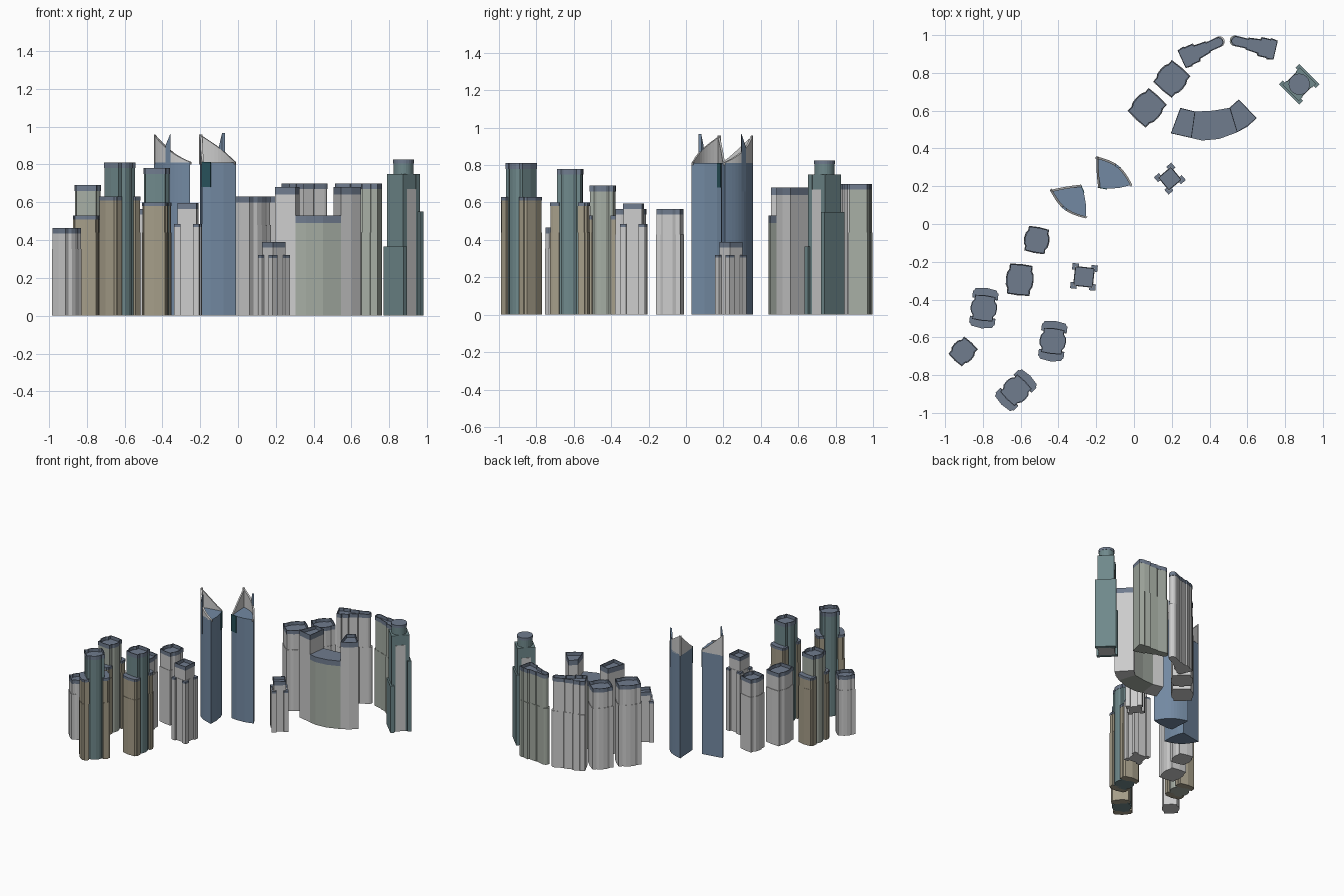
import bpy, bmesh
from math import sin, cos, pi, radians
from mathutils import Vector

if "Cube" in bpy.data.objects:
    bpy.data.objects.remove(bpy.data.objects["Cube"])


def mat(name, r, g, b):
    m = bpy.data.materials.new(name)
    m.diffuse_color = (r, g, b, 1)
    m.use_nodes = True
    m.node_tree.nodes["Principled BSDF"].inputs["Base Color"].default_value = m.diffuse_color
    return m


SLATE = mat("slate_cap", .16, .2, .27)
BLUE = mat("blue_glass", .17, .25, .36)
TEAL = mat("teal_glass", .16, .25, .26)
DARK = mat("dark_glass", .02, .08, .1)
TAN = mat("tan_stone", .38, .34, .25)
SAGE = mat("sage_stone", .38, .42, .37)


def place(pts, x, y, ang, s=1):
    a = radians(ang)
    return [(x + s * (u * cos(a) - v * sin(a)), y + s * (u * sin(a) + v * cos(a))) for u, v in pts]


def area(p):
    return sum(a[0] * b[1] - b[0] * a[1] for a, b in zip(p, p[1:] + p[:1]))


def prism(name, pts, z0, z1, m=None, rim=0, depth=.025):
    """Extruded outline; z1 may be a list of heights, rim makes a sunken roof."""
    if area(pts) < 0:
        pts = pts[::-1]
        z1 = z1[::-1] if isinstance(z1, list) else z1
    zs = z1 if isinstance(z1, list) else [z1] * len(pts)
    bm = bmesh.new()
    lo = [bm.verts.new((x, y, z0)) for x, y in pts]
    hi = [bm.verts.new((x, y, z)) for (x, y), z in zip(pts, zs)]
    bm.faces.new(lo[::-1])
    top = bm.faces.new(hi)
    n = len(pts)
    for i in range(n):
        j = (i + 1) % n
        bm.faces.new((lo[i], lo[j], hi[j], hi[i]))
    if rim:
        bm.normal_update()
        bmesh.ops.inset_region(bm, faces=[top], thickness=rim, depth=0)
        r = bmesh.ops.extrude_face_region(bm, geom=[top])
        bmesh.ops.translate(bm, vec=(0, 0, -depth),
                            verts=[v for v in r["geom"] if isinstance(v, bmesh.types.BMVert)])
        if top.is_valid:
            bm.faces.remove(top)
    me = bpy.data.meshes.new(name)
    bm.to_mesh(me)
    bm.free()
    ob = bpy.data.objects.new(name, me)
    bpy.context.collection.objects.link(ob)
    if m:
        me.materials.append(m)
    return ob


def rect(w, d, cx=0, cy=0):
    return [(cx + sx * w / 2, cy + sy * d / 2) for sx, sy in ((-1, -1), (1, -1), (1, 1), (-1, 1))]


def bowed(w, d, b=.01):
    # rectangle whose two long sides carry a shallow bay
    side = [(w / 2, -d / 2), (w / 2, -d * .32), (w / 2 + b, -d * .2), (w / 2 + b * 1.3, 0),
            (w / 2 + b, d * .2), (w / 2, d * .32), (w / 2, d / 2), (0, d / 2 + b * .4)]
    return side + [(-u, -v) for u, v in side]


def capped(name, plan, x, y, ang, h, brk=.43, m=None, cap=.03):
    # slightly wider base, shaft, parapet ring
    prism(name + "_base", place(plan, x, y, ang, 1.03), 0, brk, m)
    prism(name + "_shaft", place(plan, x, y, ang, .99), brk, h - cap, m)
    prism(name + "_parapet", place(plan, x, y, ang, 1.0), h - cap, h, SLATE, rim=.006)


# plain grey towers
for i, (x, y, w, d, ang, h) in enumerate([
        (-.905, -.675, .095, .12, -43, .465), (-.605, -.295, .118, .155, -6, .565),
        (-.515, -.085, .106, .128, -11, .565), (.20, .768, .127, .147, -41, .63),
        (.07, .615, .127, .16, -43, .63)]):
    capped(f"grey_tower_{i}", bowed(w, d), x, y, ang, h, h * .76 if i != 1 else .43)

# winged towers: tall core with lower stepped wings at both ends
wing = [(-.068, .05), (.068, .05), (.068, .085), (.062, .087), (.056, .1), (0, .108),
        (-.056, .1), (-.062, .087), (-.068, .085)]
neck = rect(.105, .04, 0, .06)
for i, (x, y, ang, h, hw) in enumerate([(-.795, -.445, -7, .69, .53), (-.43, -.62, -7, .78, .60),
                                        (-.625, -.88, -45, .81, .63)]):
    n = f"winged_tower_{i}"
    prism(n + "_core", place(bowed(.105, .125, .012), x, y, ang), 0, h - .03, TEAL if i else SAGE)
    prism(n + "_core_cap", place(bowed(.109, .129, .012), x, y, ang), h - .03, h, SLATE, rim=.006)
    for s in (0, 180):
        prism(f"{n}_wing_base_{s}", place(wing, x, y, ang + s), 0, .44, TAN)
        prism(f"{n}_wing_{s}", place(wing, x, y, ang + s, .98), .44, hw - .02, TAN)
        prism(f"{n}_wing_cap_{s}", place(wing, x, y, ang + s), hw - .02, hw, SLATE)

# towers with four corner posts
for i, (x, y, ang, h, hp, sp) in enumerate([(-.265, -.28, -6, .595, .485, .1),
                                            (.19, .24, -50, .39, .32, .086)]):
    n = f"post_tower_{i}"
    capped(n, rect(sp * 1.02, sp * 1.02), x, y, ang, h, hp)
    for k, (u, v) in enumerate(rect(sp, sp)):
        prism(f"{n}_post_{k}", place(rect(.034, .034, u, v), x, y, ang), 0, hp - .015)
        prism(f"{n}_post_cap_{k}", place(rect(.034, .034, u, v), x, y, ang), hp - .015, hp, SLATE)

# pair of sail-topped towers, mirrored about their long direction
N = 12
for n, ax, ay, s in (("sail_tower_east", -.2, .358, 1), ("sail_tower_west", -.445, .18, -1)):
    d, p = Vector((.785, -.62)), Vector((.62, .785)) * s

    def loc(u, w):
        v = Vector((ax, ay)) + d * u + p * w
        return (v.x, v.y)
    arc = [(.242 * t / N, .034 * sin(pi * t / N)) for t in range(N + 1)]
    back = [(.2, -.055), (.15, -.1), (.11, -.123)]
    prism(n + "_body", [loc(*q) for q in arc + back], 0, .81, BLUE)

    # sloping fins along the curved face and the inner side
    def fin(name, line, du, dw):
        k = len(line) - 1
        for j in range(k):
            h = [.81 + .145 * (1 - t / k) ** 1.15 + .003 for t in (j, j + 1)]
            a, b = line[j], line[j + 1]
            quad = [a, b, (b[0] + du, b[1] + dw), (a[0] + du, a[1] + dw)]
            prism(f"{name}_{j}", [loc(*q) for q in quad], .8, [h[0], h[1], h[1], h[0]])
    fin(n + "_curved_fin", arc, .002, -.012)
    fin(n + "_side_fin", [(.11 * t / 4, -.123 * t / 4 - .004 * sin(pi * t / 4)) for t in range(5)], .01, .006)
    # thin spike on the curved face
    prism(n + "_spike", [loc(*q) for q in ((.105, .034), (.14, .034), (.13, .022), (.11, .022))],
          .66, [.9, .965, .965, .9], BLUE)
    # dark corner glazing
    prism(n + "_corner_glass", [loc(*q) for q in ((.109, -.126), (.152, -.103), (.15, -.098), (.11, -.12))],
          .68, .812, DARK)

# curved block in three sections
for n, pts, h, m in (
        ("curved_block_left", [(.195, .48), (.305, .455), (.325, .595), (.245, .615)], .68, None),
        ("curved_block_middle", [(.305, .455), (.36, .442), (.45, .45), (.545, .485), (.505, .615),
                                 (.42, .6), (.325, .595)], .53, SAGE),
        ("curved_block_right", [(.545, .485), (.6, .515), (.65, .56), (.555, .66), (.505, .615)], .68, None)):
    prism(n, pts, 0, h - .04, m)
    prism(n + "_cap", pts, h - .04, h, SLATE, rim=.006 if m is None else 0)

# tapering slab towers with a rounded narrow end
half = [(0, .05), (.035, .056), (.04, .05), (.085, .05), (.09, .038), (.15, .032), (.155, .026)]
tip = [(.215 + .027 * sin(a), .027 * cos(a)) for a in [pi * k / 8 for k in range(9)]]
slab = half + tip + [(u, -v) for u, v in half[::-1]]
for n, x, y, ang, m in (("slab_tower_west", .252, .872, 25, None), ("slab_tower_east", .75, .92, 167, SAGE)):
    capped(n, slab, x, y, ang, .70, .44, m)

# round-topped tower with side plates
x, y = .875, .74
prism("drum_tower_core", place(rect(.105, .115), x, y, 45), 0, .67)
prism("drum_tower_upper", place(rect(.11, .11), x, y, 45), .64, .75, TEAL)
ring = [(x + .054 * cos(a), y + .054 * sin(a)) for a in [2 * pi * k / 24 for k in range(24)]]
prism("drum_tower_drum", ring, .75, .81, TEAL)
prism("drum_tower_drum_cap", [(x + (a - x) * 1.04, y + (b - y) * 1.04) for a, b in ring], .805, .825, SLATE)
for k, (off, w, t, h) in enumerate([(.062, .15, .028, .55), (.05, .12, .03, .75),
                                    (-.062, .15, .028, .365), (-.05, .12, .03, .75)]):
    prism(f"drum_tower_plate_{k}", place(rect(t, w, off, 0), x, y, 45), 0, h, TEAL)
